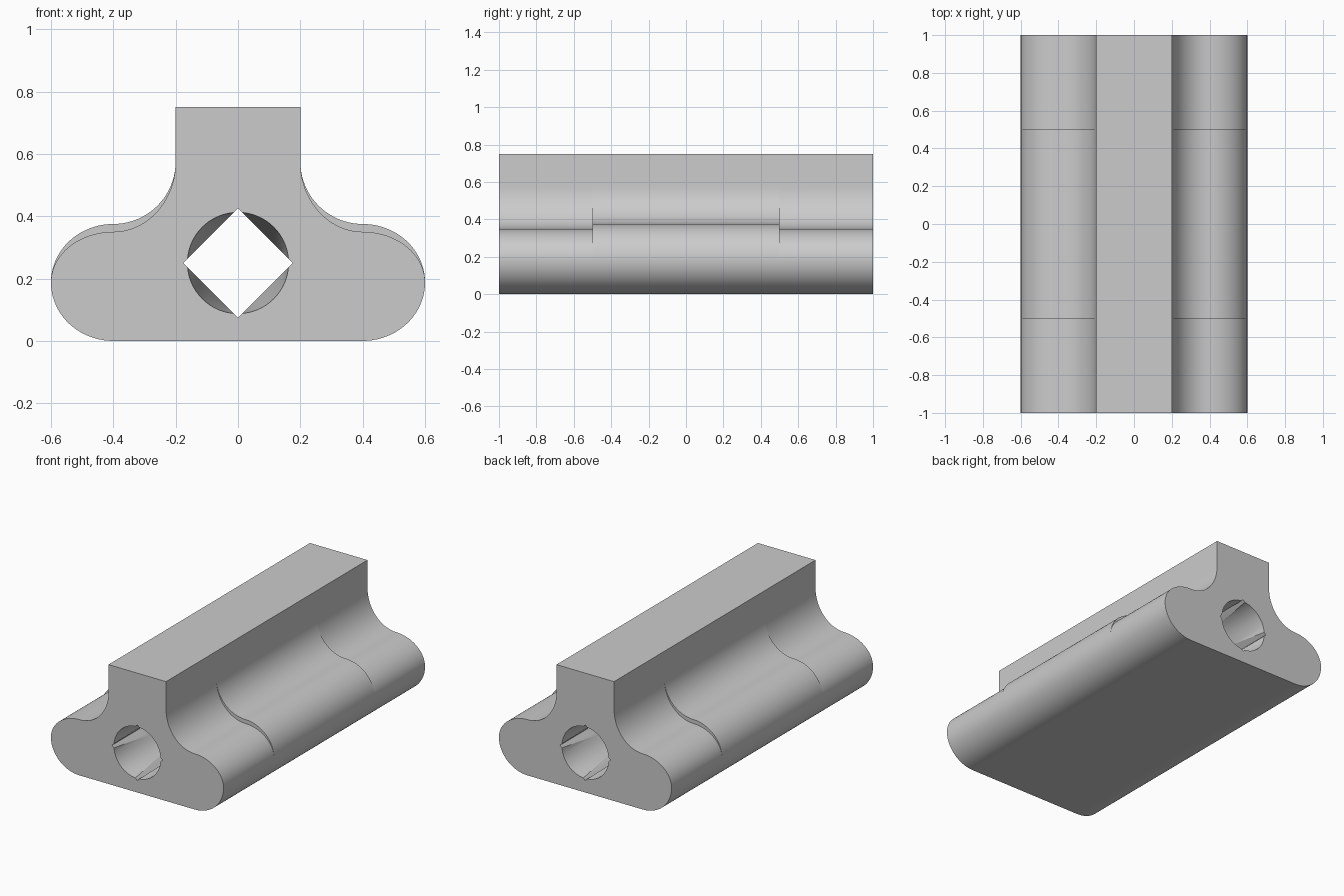
import bpy, bmesh, math
from mathutils import Matrix, Vector

cube = bpy.data.objects.get("Cube")
if cube:
    bpy.data.objects.remove(cube, do_unlink=True)

grey = bpy.data.materials.new("plain grey")
grey.use_nodes = True
colour = (0.6, 0.6, 0.6, 1)
grey.diffuse_color = colour
grey.node_tree.nodes["Principled BSDF"].inputs["Base Color"].default_value = colour

STEPS = 20
WAIST = 0.1875    # height of the widest point of the foot
NECK = 0.575      # height where the fillet meets the rail


def make_object(name, bm):
    bmesh.ops.recalc_face_normals(bm, faces=bm.faces)
    mesh = bpy.data.meshes.new(name)
    bm.to_mesh(mesh)
    bm.free()
    mesh.materials.append(grey)
    obj = bpy.data.objects.new(name, mesh)
    bpy.context.collection.objects.link(obj)
    return obj


def arc(cx, cz, rx, rz, start, end):
    angles = [math.radians(start + (end - start) * i / STEPS) for i in range(STEPS + 1)]
    return [(cx + rx * math.cos(a), cz + rz * math.sin(a)) for a in angles]


def profile(shoulder):
    """Closed outline: rounded foot, concave fillet, square rail."""
    half = arc(0.4, WAIST, 0.2, WAIST, -90, 0)
    half += arc(0.4, WAIST, 0.2, shoulder - WAIST, 0, 90)[1:]
    half += arc(0.4, NECK, 0.2, NECK - shoulder, 270, 180)[1:]
    half.append((0.2, 0.75))
    return half + [(-x, z) for x, z in reversed(half)]


# Body: one skin through all sections, the middle has raised shoulders
low, high = profile(0.35), profile(0.375)
sections = [(-1, low), (-0.5, low), (-0.5, high), (0.5, high), (0.5, low), (1, low)]
bm = bmesh.new()
rings = [[bm.verts.new((x, y, z)) for x, z in outline] for y, outline in sections]
for a, b in zip(rings, rings[1:]):
    for i in range(len(a)):
        j = (i + 1) % len(a)
        bm.faces.new((a[i], a[j], b[j], b[i]))
bm.faces.new(rings[0])
bm.faces.new(rings[-1])
bmesh.ops.remove_doubles(bm, verts=bm.verts, dist=1e-5)
body = make_object("rail_body", bm)


def bore_cutter(name, sides, radius_front, radius_back, y0, y1):
    bm = bmesh.new()
    bmesh.ops.create_cone(bm, cap_ends=True, segments=sides, radius1=radius_front,
                          radius2=radius_back, depth=y1 - y0)
    place = Matrix.Translation(Vector((0, (y0 + y1) / 2, 0.25)))
    bmesh.ops.transform(bm, matrix=place @ Matrix.Rotation(-math.pi / 2, 4, 'X'), verts=bm.verts)
    obj = make_object(name, bm)
    obj.hide_render = True
    return obj


# Bore: square passage set on its corner, with a long round taper at each end
cutters = [
    bore_cutter("square_bore_cutter", 4, 0.175, 0.175, -1.2, 1.2),
    bore_cutter("front_taper_cutter", 64, 0.17, 0.118, -1.1, -0.42),
    bore_cutter("back_taper_cutter", 64, 0.118, 0.17, 0.42, 1.1),
]
bpy.ops.object.select_all(action='DESELECT')
bpy.context.view_layer.objects.active = body
body.select_set(True)
for cutter in cutters:
    mod = body.modifiers.new(cutter.name, 'BOOLEAN')
    mod.operation = 'DIFFERENCE'
    mod.solver = 'EXACT'
    mod.object = cutter
    bpy.ops.object.modifier_apply(modifier=mod.name)
    bpy.data.objects.remove(cutter, do_unlink=True)

bpy.ops.object.shade_smooth_by_angle(angle=math.radians(30))
